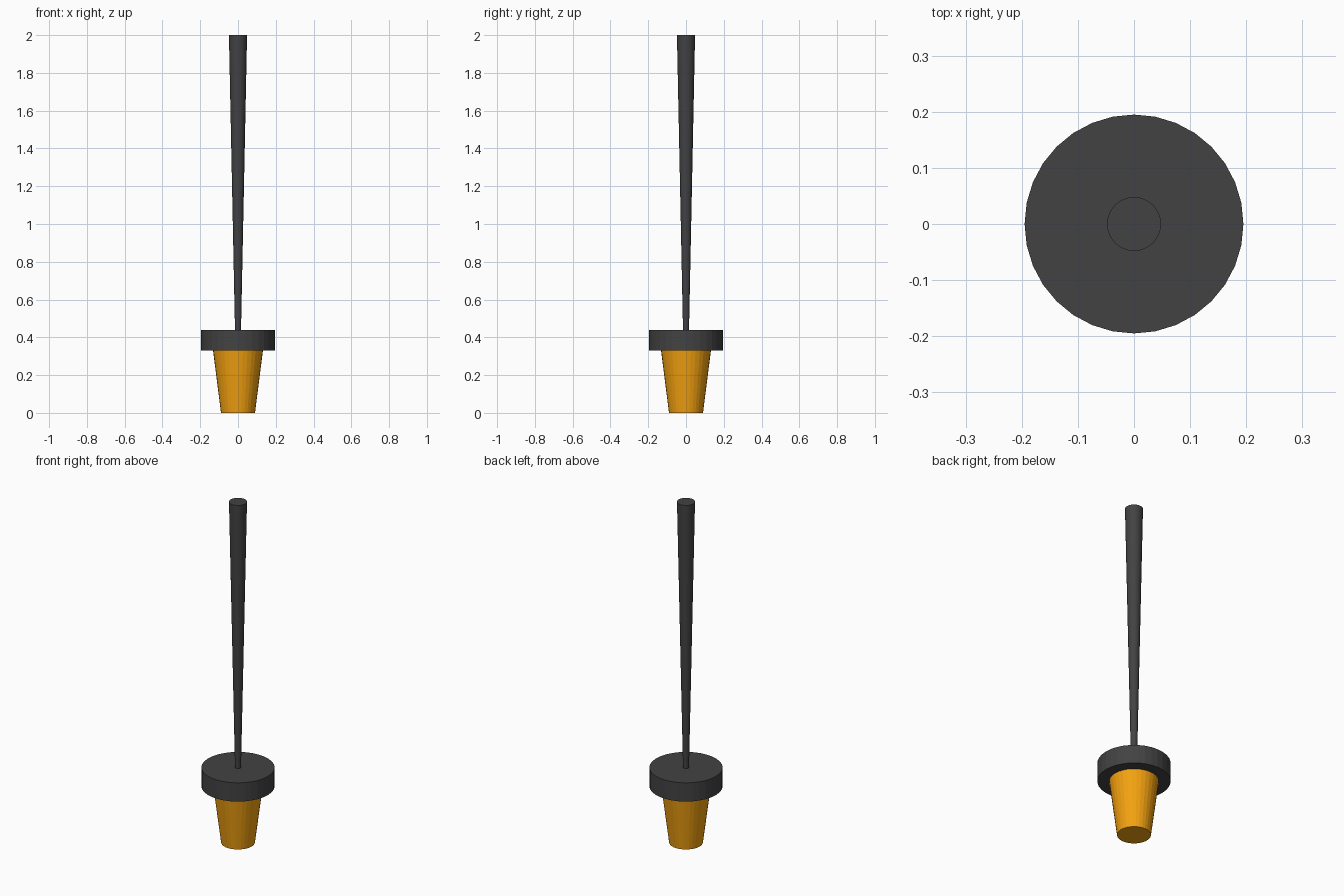
import bpy

if "Cube" in bpy.data.objects:
    bpy.data.objects.remove(bpy.data.objects["Cube"])

SIDES = 32


def material(name, rgb):
    mat = bpy.data.materials.new(name)
    mat.diffuse_color = (*rgb, 1)
    mat.use_nodes = True
    mat.node_tree.nodes["Principled BSDF"].inputs["Base Color"].default_value = mat.diffuse_color
    return mat


def frustum(name, r_bottom, r_top, z_bottom, z_top, mat):
    """Closed flat-shaded cone section standing on the z axis."""
    bpy.ops.mesh.primitive_cone_add(
        vertices=SIDES, radius1=r_bottom, radius2=r_top,
        depth=z_top - z_bottom, location=(0, 0, (z_bottom + z_top) / 2))
    obj = bpy.context.object
    obj.name = name
    obj.data.materials.append(mat)
    return obj


orange = material("orange", (0.9, 0.36, 0.005))
charcoal = material("charcoal", (0.055, 0.055, 0.055))

# Tapered orange cup at the bottom
frustum("tapered_base", 0.09, 0.132, 0.0, 0.33, orange)

# Wide dark disc on top of the cup
frustum("collar_disc", 0.195, 0.195, 0.33, 0.44, charcoal)

# Long rod, thin at the collar and widening towards its top
frustum("tapered_rod", 0.016, 0.048, 0.44, 2.0, charcoal)
